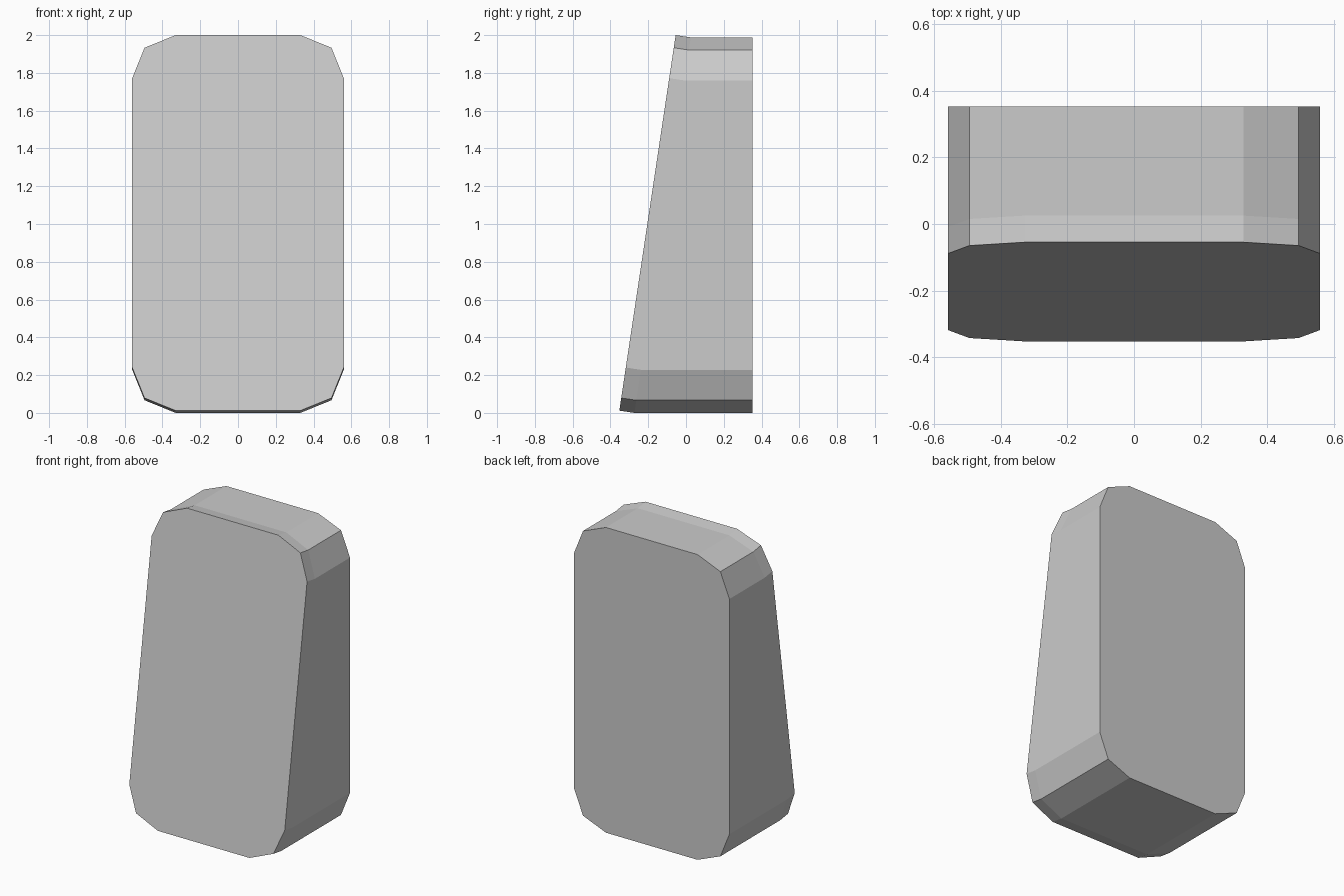
import bpy, bmesh

if "Cube" in bpy.data.objects:
    bpy.data.objects.remove(bpy.data.objects["Cube"])

HEIGHT = 1.988   # height of the upright back outline
SLOPE = 0.15     # lean of the front face (y per z)

# Right half of the outline: two-segment rounded corners, bottom to top
half = [(0.33, 0.0), (0.495, 0.067), (0.56, 0.228)]
half += [(x, HEIGHT - z) for x, z in reversed(half)]
outline = half + [(-x, z) for x, z in reversed(half)]

bm = bmesh.new()


def ring(y_bottom, slope, lift):
    return [bm.verts.new((x, y_bottom + slope * z, z + lift)) for x, z in outline]


# Back face, leaning bend line, and front face pushed out along its normal
rings = [ring(0.353, 0, 0), ring(-0.273, SLOPE, 0), ring(-0.353, SLOPE, 0.012)]
n = len(outline)
for a, b in zip(rings, rings[1:]):
    for i in range(n):
        j = (i + 1) % n
        bm.faces.new((a[i], a[j], b[j], b[i]))
bm.faces.new(rings[0])
bm.faces.new(rings[-1])
bmesh.ops.recalc_face_normals(bm, faces=bm.faces)

# Wedge-shaped rounded block
mesh = bpy.data.meshes.new("wedge_block")
bm.to_mesh(mesh)
bm.free()
block = bpy.data.objects.new("wedge_block", mesh)
bpy.context.collection.objects.link(block)
